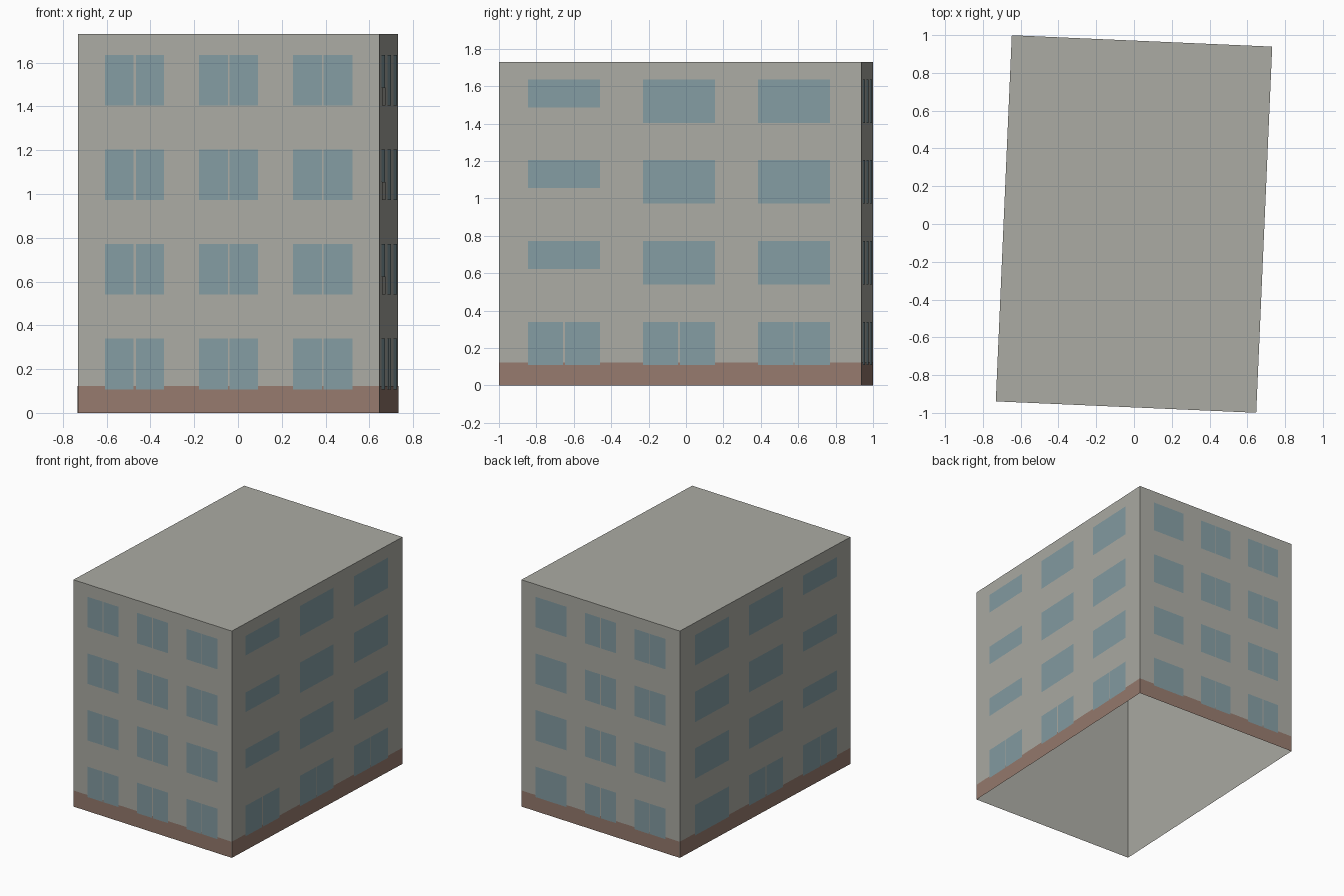
import bpy
import bmesh
from math import pi, radians
from mathutils import Matrix, Vector

cube = bpy.data.objects.get("Cube")
if cube:
    bpy.data.objects.remove(cube, do_unlink=True)

W, D, H = 1.38, 1.94, 1.73          # building size
TILT = radians(-2.5)                # the block stands slightly turned
PLINTH, FLOOR, SILL = 0.123, 0.432, 0.108


def material(name, colour):
    m = bpy.data.materials.new(name)
    m.use_nodes = True
    m.diffuse_color = (*colour, 1)
    m.node_tree.nodes["Principled BSDF"].inputs["Base Color"].default_value = (*colour, 1)
    return m


wall = material("grey plaster", (0.41, 0.41, 0.37))
glass = material("blue glass", (0.23, 0.335, 0.365))
brick = material("brown plinth", (0.305, 0.195, 0.155))


def add_object(name, bm, mat):
    mesh = bpy.data.meshes.new(name)
    bm.to_mesh(mesh)
    bm.free()
    mesh.materials.append(mat)
    bpy.context.collection.objects.link(bpy.data.objects.new(name, mesh))


def plate(bm, side, u0, u1, z0, z1, offset):
    """Upright rectangle just outside one wall; side counts from the front."""
    turn = Matrix.Rotation(TILT + side * pi / 2, 3, "Z")
    y = -(W if side % 2 else D) / 2 - offset
    corners = ((u0, z0), (u1, z0), (u1, z1), (u0, z1))
    bm.faces.new([bm.verts.new(turn @ Vector((u, y, z))) for u, z in corners])


# Walls and flat roof, open underneath
bm = bmesh.new()
bmesh.ops.create_cube(bm, size=1)
bmesh.ops.delete(bm, geom=[f for f in bm.faces if f.normal.z < -0.5], context="FACES_ONLY")
bmesh.ops.scale(bm, vec=(W, D, H), verts=bm.verts)
bmesh.ops.translate(bm, vec=(0, 0, H / 2), verts=bm.verts)
bmesh.ops.rotate(bm, matrix=Matrix.Rotation(TILT, 3, "Z"), verts=bm.verts)
add_object("walls_and_roof", bm, wall)

# Brown band at the foot of every wall
bm = bmesh.new()
for side in range(4):
    half = (D if side % 2 else W) / 2
    plate(bm, side, -half, half, 0, PLINTH, 0.001)
add_object("plinth", bm, brick)

# Windows: per side, the gap between sashes in each column, and the short column
sides = (
    ("front", (0.01, 0.007, 0.007), None),
    ("right", (0.011, 0.01, 0.004), 0),
    ("back", (0, 0.006, 0.006), None),
    ("left", (0, 0.008, 0.004), 2),
)
panels = bmesh.new()
for side, (name, gaps, short) in enumerate(sides):
    long_side = side % 2 == 1
    width, pitch, height = (0.385, 0.615, 0.232) if long_side else (0.27, 0.43, 0.232)
    shift = {1: -0.007, 3: 0.007}.get(side, 0)
    bm = bmesh.new()
    for floor in range(4):
        for col in range(3):
            centre = (col - 1) * pitch + shift
            u0, u1 = centre - width / 2, centre + width / 2
            z0 = SILL + floor * FLOOR
            z1 = z0 + height
            # Upper windows of one column have a wall panel below the glass
            if col == short and floor > 0:
                plate(panels, side, u0, u1, z0, z0 + 0.083, 0.004)
                z0 += 0.083
            gap = gaps[col] if floor == 0 or not long_side else 0
            if gap:
                plate(bm, side, u0, centre - gap / 2, z0, z1, 0.002)
                plate(bm, side, centre + gap / 2, u1, z0, z1, 0.002)
            else:
                plate(bm, side, u0, u1, z0, z1, 0.002)
    add_object(name + "_windows", bm, glass)
add_object("window_panels", panels, wall)
